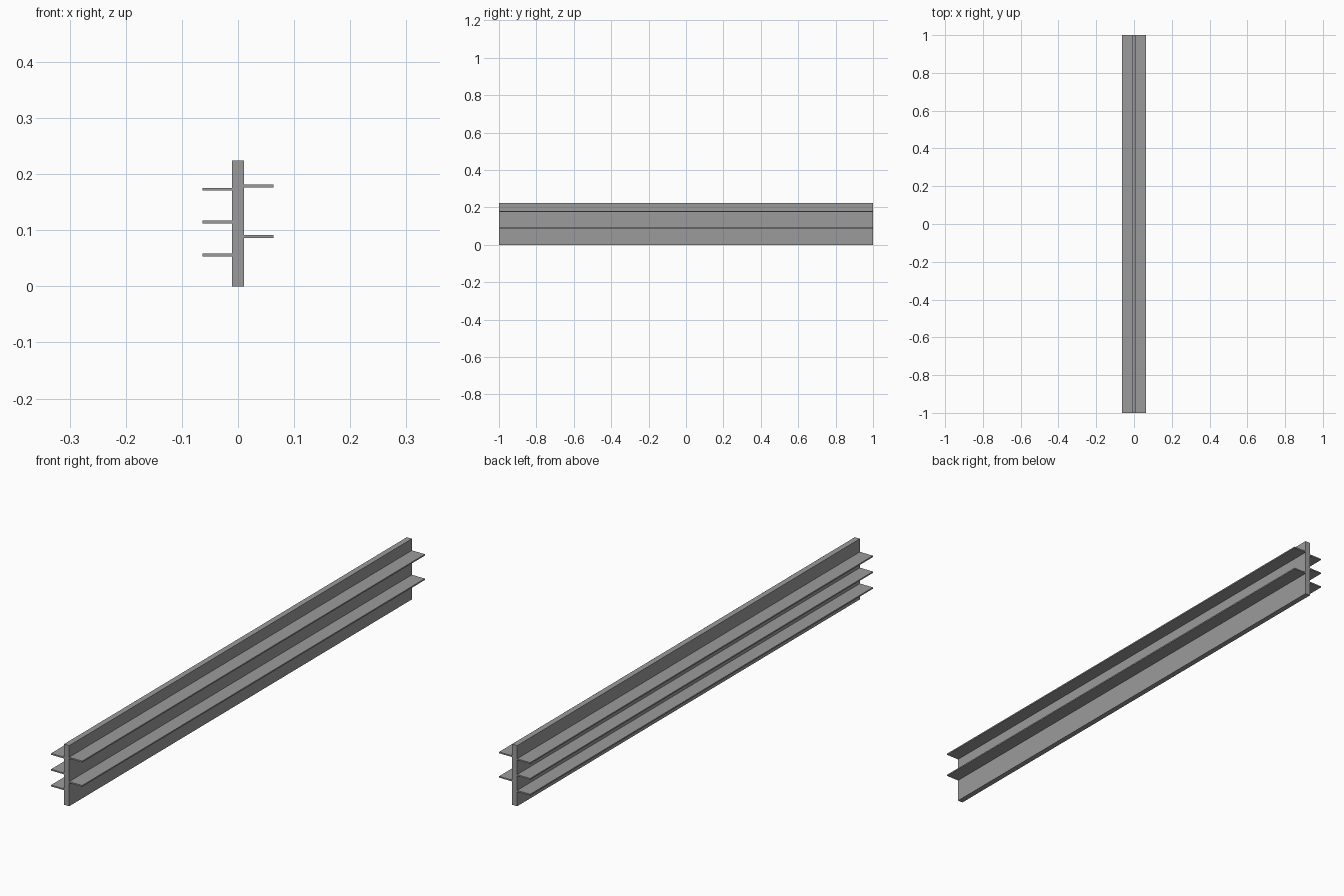
import bpy

if "Cube" in bpy.data.objects:
    bpy.data.objects.remove(bpy.data.objects["Cube"])

LENGTH = 2.0

grey = bpy.data.materials.new("plain grey")
grey.diffuse_color = (0.33, 0.33, 0.33, 1)
grey.use_nodes = True
grey.node_tree.nodes["Principled BSDF"].inputs["Base Color"].default_value = grey.diffuse_color


def box(name, x0, x1, z0, z1):
    """Full-length box spanning the given x and z ranges."""
    bpy.ops.mesh.primitive_cube_add(size=1, location=((x0 + x1) / 2, 0, (z0 + z1) / 2))
    ob = bpy.context.object
    ob.name = name
    ob.scale = (x1 - x0, LENGTH, z1 - z0)
    bpy.ops.object.transform_apply(location=False, rotation=False, scale=True)
    ob.data.materials.append(grey)
    return ob


# Upright central panel
box("centre_panel", -0.0105, 0.0105, 0.0, 0.224)

# Three shelves on the left side
for i, z in enumerate((0.056, 0.1145, 0.173)):
    box(f"left_shelf_{i + 1}", -0.0635, -0.0105, z - 0.0025, z + 0.0025)

# Two shelves on the right side
for i, z in enumerate((0.0885, 0.1785)):
    box(f"right_shelf_{i + 1}", 0.0105, 0.0635, z - 0.0025, z + 0.0025)
